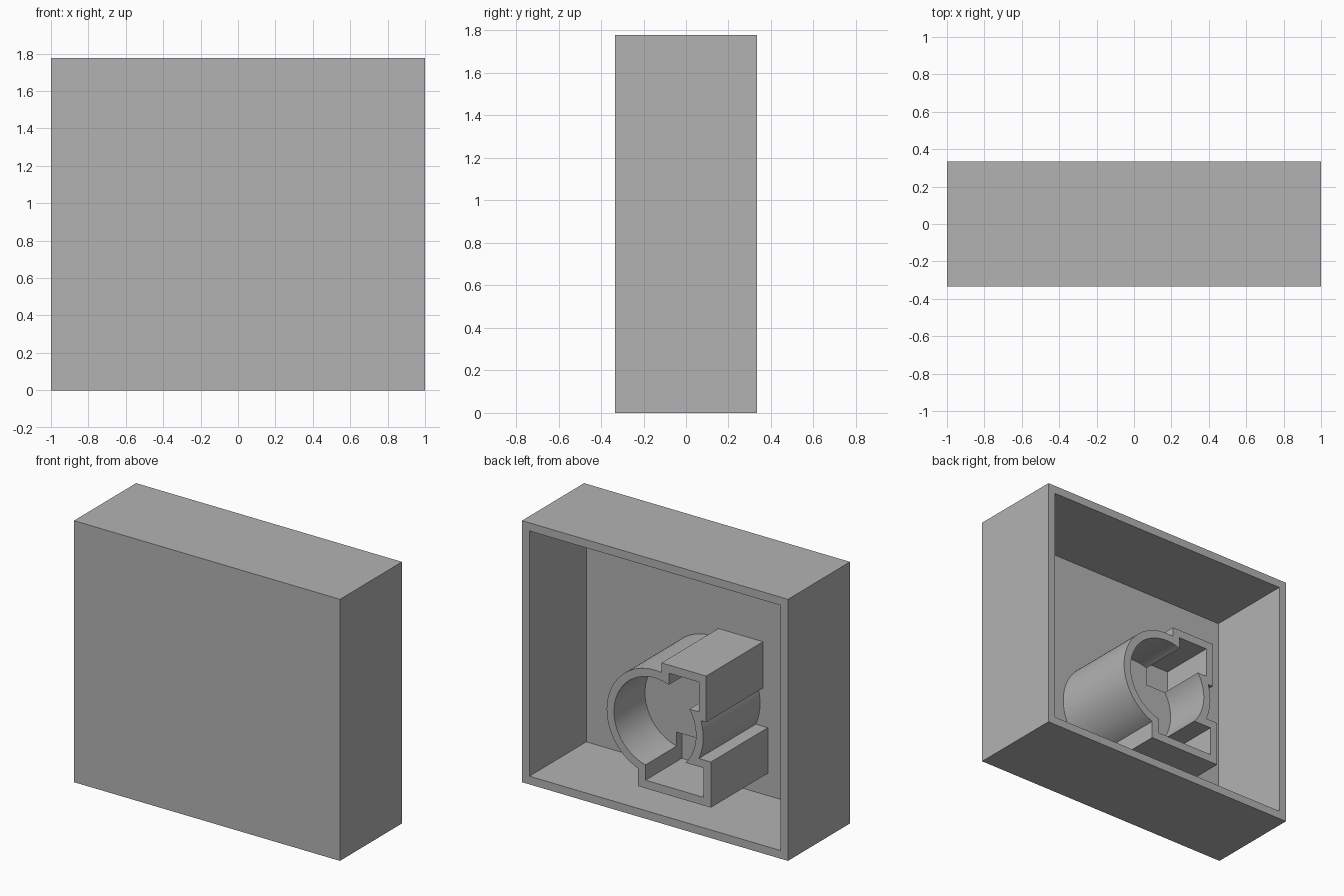
import bpy, math

if "Cube" in bpy.data.objects:
    bpy.data.objects.remove(bpy.data.objects["Cube"])

U = 1 / 18   # wall thickness, the unit of the whole part

grey = bpy.data.materials.new("plain grey")
grey.use_nodes = True
colour = (0.45, 0.45, 0.45, 1)
grey.diffuse_color = colour
grey.node_tree.nodes["Principled BSDF"].inputs["Base Color"].default_value = colour


def box(name, x, y, z):
    """Box from (low, high) ranges given in units of U."""
    mid = [(a + b) / 2 * U for a, b in (x, y, z)]
    bpy.ops.mesh.primitive_cube_add(size=1, location=mid)
    ob = bpy.context.object
    ob.name = name
    ob.scale = [(b - a) * U for a, b in (x, y, z)]
    bpy.ops.object.transform_apply(location=True, rotation=False, scale=True)
    ob.data.materials.append(grey)
    return ob


def barrel(name, radius, y):
    """Cylinder along y, centred on the socket axis."""
    bpy.ops.mesh.primitive_cylinder_add(
        vertices=96, radius=radius * U, depth=(y[1] - y[0]) * U,
        location=(0, sum(y) / 2 * U, 12 * U), rotation=(math.pi / 2, 0, 0))
    ob = bpy.context.object
    ob.name = name
    bpy.ops.object.transform_apply(location=True, rotation=True, scale=True)
    ob.data.materials.append(grey)
    return ob


def combine(target, tool, operation):
    """Apply a boolean and discard the tool."""
    tool.hide_render = True
    mod = target.modifiers.new(operation.lower(), "BOOLEAN")
    mod.operation = operation
    mod.solver = "EXACT"
    mod.object = tool
    bpy.context.view_layer.objects.active = target
    bpy.ops.object.modifier_apply(modifier=mod.name)
    bpy.data.objects.remove(tool)


# Case, open at the back
case = box("case", (-18, 18), (-6, 6), (0, 32))
combine(case, box("cavity", (-17, 17), (-5, 7), (1, 31)), "DIFFERENCE")

# Socket: round barrel with two square side pockets
upper_x, upper_z = (-6.93, -0.88), (14, 19.65)
lower_x, lower_z = (-7.57, 2.27), (3.72, 9.3)
socket = barrel("socket", 6.53, (-5.3, 6))
pockets = ((upper_x, upper_z), (lower_x, lower_z))
for x, z in pockets:
    combine(socket, box("pocket_block", x, (-5.3, 6), z), "UNION")

# Hollow the pockets one unit deeper than the barrel
for x, z in pockets:
    inner_x, inner_z = [(a + 1, b - 1) for a, b in (x, z)]
    combine(socket, box("pocket_cutter", inner_x, (-1, 7), inner_z), "DIFFERENCE")
combine(socket, barrel("bore_cutter", 5.55, (0, 7)), "DIFFERENCE")

# Smooth the round walls, keep the corners sharp
bpy.ops.object.select_all(action="DESELECT")
socket.select_set(True)
bpy.context.view_layer.objects.active = socket
bpy.ops.object.shade_smooth_by_angle(angle=math.radians(30))
